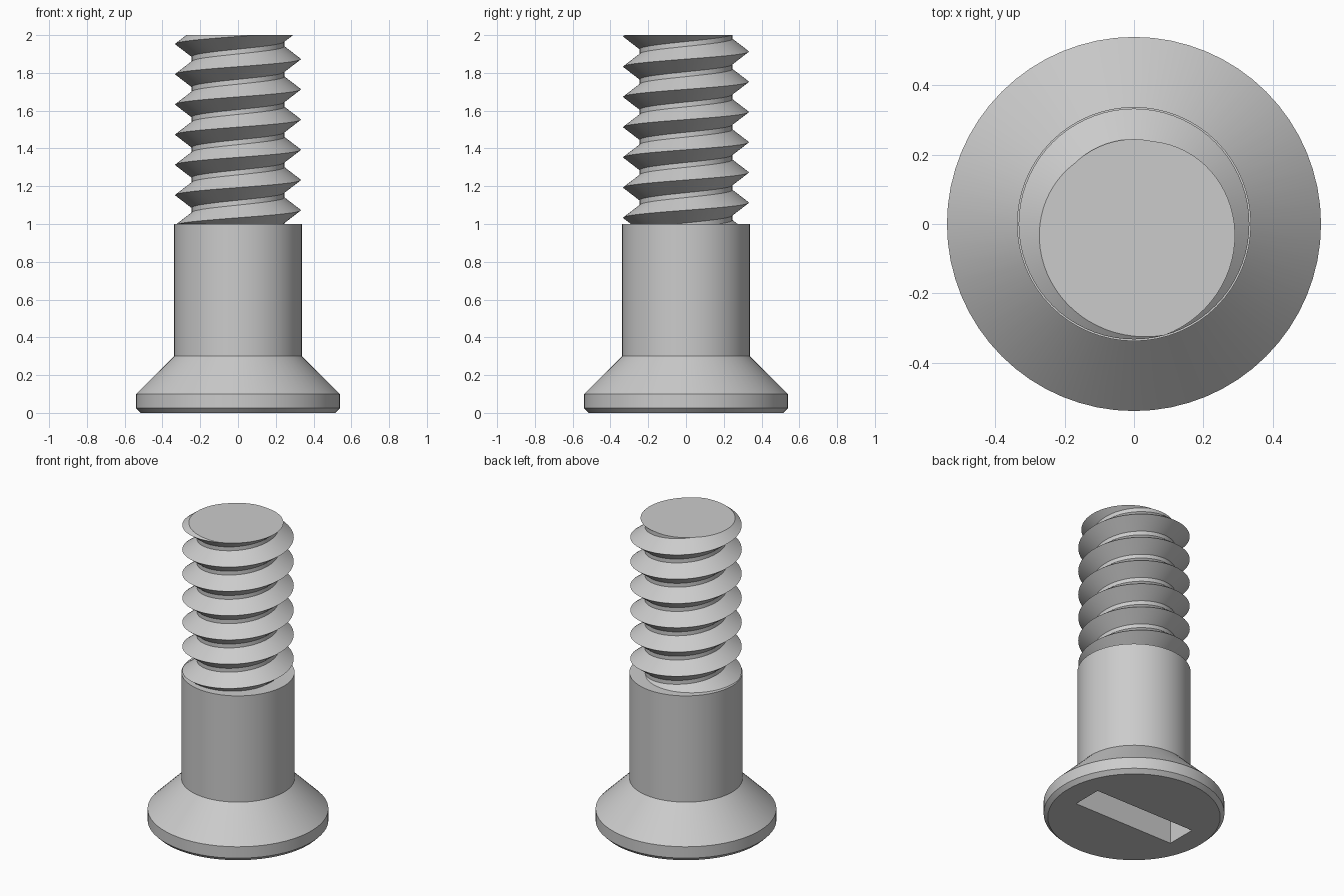
import bpy, bmesh, math

default = bpy.data.objects.get("Cube")
if default:
    bpy.data.objects.remove(default, do_unlink=True)

# One plain metal colour
steel = bpy.data.materials.new("steel_grey")
steel.use_nodes = True
GREY = (0.6, 0.6, 0.6, 1)
steel.diffuse_color = GREY
steel.node_tree.nodes["Principled BSDF"].inputs["Base Color"].default_value = GREY


def make_object(name, bm):
    bmesh.ops.recalc_face_normals(bm, faces=bm.faces)
    mesh = bpy.data.meshes.new(name)
    bm.to_mesh(mesh)
    bm.free()
    mesh.materials.append(steel)
    obj = bpy.data.objects.new(name, mesh)
    bpy.context.collection.objects.link(obj)
    return obj


def activate(obj):
    bpy.ops.object.select_all(action='DESELECT')
    obj.select_set(True)
    bpy.context.view_layer.objects.active = obj


def lathe(name, profile, sides=64):
    """Closed solid turned from (radius, height) pairs."""
    bm = bmesh.new()
    rings = []
    for r, z in profile:
        angles = [math.tau * i / sides for i in range(sides)]
        rings.append([bm.verts.new((r * math.cos(a), r * math.sin(a), z)) for a in angles])
    for low, high in zip(rings, rings[1:]):
        for i in range(sides):
            j = (i + 1) % sides
            bm.faces.new((low[i], low[j], high[j], high[i]))
    bm.faces.new(rings[0])
    bm.faces.new(rings[-1])
    return make_object(name, bm)


def thread(name, crest, root, pitch, crest_z, bottom, top, sides=72):
    """Right-handed V thread with its core, trimmed flat at both ends."""
    bm = bmesh.new()
    profile = [(crest, 0), (root, 0.42 * pitch), (root, 0.58 * pitch)]
    first = math.floor((bottom - crest_z) / pitch) - 2
    last = math.ceil((top - crest_z) / pitch) + 2
    columns = []
    for i in range(sides):
        a = math.tau * i / sides
        columns.append([
            bm.verts.new((r * math.cos(a), r * math.sin(a),
                          crest_z + pitch * (turn + i / sides) + dz))
            for turn in range(first, last) for r, dz in profile])
    for i in range(sides):
        here = columns[i]
        # The last column meets the first one a full turn higher
        there = columns[i + 1] if i + 1 < sides else columns[0][len(profile):]
        for k in range(min(len(here), len(there)) - 1):
            bm.faces.new((here[k], there[k], there[k + 1], here[k + 1]))
    for z, direction in ((bottom, -1), (top, 1)):
        cut = bmesh.ops.bisect_plane(
            bm, geom=bm.verts[:] + bm.edges[:] + bm.faces[:], dist=1e-6,
            plane_co=(0, 0, z), plane_no=(0, 0, direction), clear_outer=True)
        rim = [e for e in cut["geom_cut"] if isinstance(e, bmesh.types.BMEdge)]
        bmesh.ops.contextual_create(bm, geom=rim)
    obj = make_object(name, bm)
    activate(obj)
    bpy.ops.object.shade_smooth_by_angle(angle=math.radians(20))
    return obj


# Countersunk head and plain shank
body = lathe("head_and_shank", [(0.515, 0), (0.54, 0.025), (0.54, 0.1),
                                (0.338, 0.3), (0.338, 1.0)])

# Driver slot cut into the underside of the head
bpy.ops.mesh.primitive_cube_add(size=1, location=(0, 0, 0))
cutter = bpy.context.object
cutter.name = "slot_cutter"
cutter.scale = (0.735, 0.2, 0.32)
cutter.hide_render = True
cutter.data.materials.append(steel)
activate(body)
slot = body.modifiers.new("driver_slot", 'BOOLEAN')
slot.operation = 'DIFFERENCE'
slot.solver = 'EXACT'
slot.object = cutter
bpy.ops.object.modifier_apply(modifier=slot.name)
bpy.data.objects.remove(cutter, do_unlink=True)
activate(body)
bpy.ops.object.shade_smooth_by_angle(angle=math.radians(20))

# Threaded end
thread("threaded_end", crest=0.333, root=0.245, pitch=0.16, crest_z=1.073,
       bottom=1.0, top=2.0)
